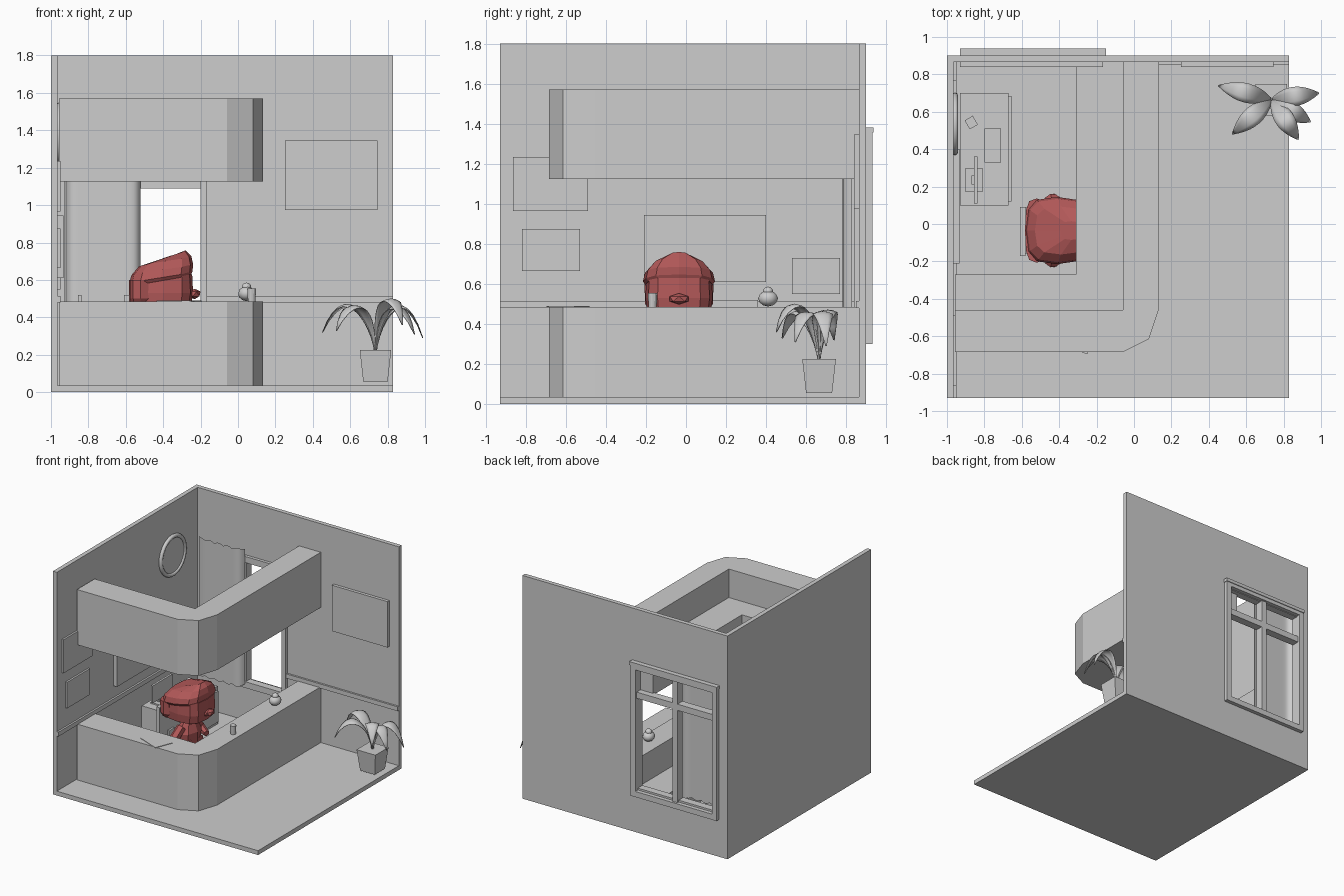
import bpy
import bmesh
from math import sin, cos, pi, radians, copysign
from mathutils import Matrix, Vector

default_cube = bpy.data.objects.get("Cube")
if default_cube:
    bpy.data.objects.remove(default_cube, do_unlink=True)


def make_material(name, red, green, blue):
    material = bpy.data.materials.new(name)
    material.use_nodes = True
    colour = (red, green, blue, 1)
    material.diffuse_color = colour
    material.node_tree.nodes["Principled BSDF"].inputs["Base Color"].default_value = colour
    return material


GREY = make_material("plain grey", .61, .61, .61)
RED = make_material("muted red", .45, .1, .1)


def finish(mesh_builder, name, material=GREY, smooth=False):
    """Turn a bmesh into a named object with one material."""
    bmesh.ops.recalc_face_normals(mesh_builder, faces=mesh_builder.faces)
    mesh = bpy.data.meshes.new(name)
    for face in mesh_builder.faces:
        face.smooth = smooth
    mesh_builder.to_mesh(mesh)
    mesh_builder.free()
    mesh.materials.append(material)
    item = bpy.data.objects.new(name, mesh)
    bpy.context.collection.objects.link(item)
    return item


def boxes(name, *bounds, turn=0):
    """Boxes given as x, y and z ranges, optionally turned about their own centre."""
    builder = bmesh.new()
    for xs, ys, zs in bounds:
        centre = Vector([sum(pair) / 2 for pair in (xs, ys, zs)])
        size = [pair[1] - pair[0] for pair in (xs, ys, zs)]
        placement = (Matrix.Translation(centre) @ Matrix.Rotation(radians(turn), 4, "Z")
                     @ Matrix.Diagonal((*size, 1)))
        bmesh.ops.create_cube(builder, size=1, matrix=placement)
    return finish(builder, name)


def prism(name, outline, bottom, top):
    builder = bmesh.new()
    base = builder.faces.new([builder.verts.new((x, y, bottom)) for x, y in outline])
    raised = bmesh.ops.extrude_face_region(builder, geom=[base])["geom"]
    moved = [part for part in raised if isinstance(part, bmesh.types.BMVert)]
    bmesh.ops.translate(builder, verts=moved, vec=(0, 0, top - bottom))
    return finish(builder, name)


def loft(name, rings, y=0, sides=12, material=GREY, start=0, power=1):
    """Stack rings of (height, centre x, x radius, y radius, tilt); a low power squares them off."""
    def squared(value):
        return copysign(abs(value) ** power, value)

    builder = bmesh.new()
    loops = []
    for z, x, wide, deep, tilt in rings:
        angles = [start + 2 * pi * step / sides for step in range(sides)]
        loops.append([builder.verts.new((x + wide * squared(cos(a)), y + deep * squared(sin(a)),
                                         z + tilt * cos(a))) for a in angles])
    for low, high in zip(loops, loops[1:]):
        for i in range(sides):
            j = (i + 1) % sides
            builder.faces.new((low[i], low[j], high[j], high[i]))
    builder.faces.new(loops[0])
    builder.faces.new(loops[-1])
    return finish(builder, name, material)


def rod(name, start, end, thick, thin, material=GREY, sides=6):
    builder = bmesh.new()
    start, end = Vector(start), Vector(end)
    axis = end - start
    spin = axis.to_track_quat("Z", "Y").to_matrix().to_4x4()
    bmesh.ops.create_cone(builder, cap_ends=True, segments=sides, radius1=thick, radius2=thin,
                          depth=axis.length, matrix=Matrix.Translation((start + end) / 2) @ spin)
    return finish(builder, name, material)


def ball(name, centre, scale, material=GREY, smooth=False, detail=2):
    builder = bmesh.new()
    bmesh.ops.create_icosphere(builder, subdivisions=detail, radius=1,
                               matrix=Matrix.Translation(centre) @ Matrix.Diagonal((*scale, 1)))
    return finish(builder, name, material, smooth)


# Room shell with a window opening in the back wall
boxes("floor", ((-1, .83), (-.93, .9), (0, .035)))
boxes("left_wall", ((-1, -.965), (-.93, .9), (0, 1.8)))
boxes("back_wall", ((-1, -.9), (.865, .9), (0, 1.8)), ((-.18, .83), (.865, .9), (0, 1.8)),
      ((-.9, -.18), (.865, .9), (0, .33)), ((-.9, -.18), (.865, .9), (1.35, 1.8)))
boxes("left_wall_rail", ((-.965, -.95), (-.93, .865), (.48, .515)))
boxes("back_wall_rail", ((-.165, .83), (.85, .865), (.48, .515)))

# Counter and overhead canopy share one footprint with a chamfered corner
chamfer = [(-.06, -.685), (.08, -.615), (.133, -.455)]
rim_corner, ledge_corner = (-.06, -.46), (-.31, -.27)


def corner_band(name, outer, inner, bottom, top):
    outline = [(-.957, outer[0][1]), *outer, (outer[-1][0], .865),
               (inner[0], .865), inner, (-.957, inner[1])]
    prism(name, outline, bottom, top)


for label, bottom, ledge, top in (("counter", .002, .255, .485), ("canopy", 1.125, 1.34, 1.57)):
    corner_band(label + "_rim", chamfer, rim_corner, bottom, top)
    corner_band(label + "_ledge", [rim_corner], ledge_corner, bottom, ledge)

# Window frame, bars and outer trim
across, through = (-.93, -.165), (.84, .9)
boxes("window_frame", ((-.93, -.885), through, (.31, 1.37)), ((-.2, -.165), through, (.31, 1.37)),
      (across, through, (.31, .36)), (across, through, (1.32, 1.37)))
boxes("window_bars", ((-.565, -.52), (.85, .915), (.33, 1.35)),
      ((-.9, -.18), (.85, .915), (1.09, 1.14)))
trim = (.9, .932)
boxes("window_trim", ((-.925, -.885), trim, (.3, 1.36)), ((-.2, -.155), trim, (.3, 1.36)),
      ((-.925, -.155), trim, (.3, .345)), ((-.925, -.155), trim, (1.325, 1.36)),
      ((-.93, -.15), (.9, .938), (1.355, 1.382)))

# Curtain: a thin sheet with rounded sides and scalloped hems
builder = bmesh.new()
columns = []
for step in range(41):
    part = step / 40
    x, y = -.92 + .4 * part, .782 + .048 * abs(2 * part - 1) ** 12
    wave = .014 * abs(sin(part * 5 * pi))
    columns.append([builder.verts.new((x, y, z)) for z in (.345 - wave, 1.435 + wave)])
for left, right in zip(columns, columns[1:]):
    builder.faces.new((left[0], right[0], right[1], left[1]))
finish(builder, "curtain", smooth=True)

# Wall pictures, notice board and clock
boxes("back_picture", ((.25, .745), (.84, .865), (.975, 1.345)))
for label, ys, zs in (("upper", (-.865, -.49), (.965, 1.235)), ("lower", (-.82, -.53), (.665, .875)),
                      ("desk", (.53, .77), (.55, .73))):
    boxes(label + "_picture", ((-.965, -.95), ys, zs))
boxes("notice_board", ((-.965, -.932), (-.21, .4), (.61, .945)))
clock_centre = Vector((-.957, .535, 1.38))
rod("clock_face", clock_centre - Vector((.008, 0, 0)), clock_centre + Vector((.004, 0, 0)), .15, .15, sides=32)
bpy.ops.mesh.primitive_torus_add(major_radius=.152, minor_radius=.016, major_segments=32, minor_segments=8,
                                 location=clock_centre, rotation=(0, pi / 2, 0))
clock_rim = bpy.context.object
clock_rim.name = "clock_rim"
clock_rim.data.materials.append(GREY)
bpy.ops.object.shade_smooth()

# Side desk and its equipment
boxes("side_desk", ((-.93, -.67), (.1, .7), (.035, .34)), ((-.67, -.655), (.12, .685), (.06, .31)))
boxes("monitor_stand", ((-.9, -.81), (.17, .3), (.34, .35)), ((-.87, -.85), (.21, .26), (.35, .42)))
boxes("monitor_screen", ((-.855, -.838), (.11, .36), (.38, .52)))
boxes("keyboard", ((-.8, -.71), (.33, .51), (.34, .355)), ((-.79, -.72), (.34, .5), (.355, .36)))
boxes("mouse", ((-.895, -.845), (.515, .57), (.34, .375)), turn=30)

# Swivel chair
mid = -.035
boxes("chair_seat", ((-.58, -.32), (-.16, .09), (.2, .235)))
boxes("chair_back", ((-.61, -.58), (-.17, .09), (.26, .52)))
boxes("chair_brace", ((-.595, -.565), (-.07, 0), (.2, .3)))
rod("chair_post", (-.46, mid, .05), (-.46, mid, .21), .02, .02)
for spoke in range(5):
    turn = 2 * pi * spoke / 5
    rod("chair_foot", (-.46, mid, .07), (-.46 + .13 * cos(turn), mid + .13 * sin(turn), .02), .016, .012)

# Seated attendant facing the counter
loft("torso", [(.22, -.43, .09, .11, 0), (.34, -.42, .085, .12, 0), (.41, -.41, .05, .08, 0),
               (.46, -.41, .04, .045, 0)], mid, 8, RED)
loft("head", [(.435, -.4, .1, .1, 0), (.465, -.405, .155, .16, 0), (.53, -.4, .16, .168, 0),
              (.63, -.4, .155, .163, 0)], mid, 12, RED, power=.65)
loft("hair", [(.595, -.413, .163, .168, .035), (.612, -.413, .17, .18, .035),
              (.655, -.405, .165, .17, .03), (.7, -.39, .14, .128, .028),
              (.737, -.335, .055, .05, .022)], mid, 12, RED, power=.65)
loft("hair_back", [(.46, -.52, .055, .14, 0), (.5, -.52, .063, .17, 0), (.6, -.52, .063, .172, 0)],
     mid, 12, RED, power=.65)
ball("nose", (-.232, mid, .525), (.036, .055, .028), RED, detail=1)
for side in (-1, 1):
    shoulder, elbow = (-.42, mid + side * .085, .39), (-.44, mid + side * .17, .3)
    rod("upper_arm", shoulder, elbow, .035, .038, RED)
    rod("forearm", elbow, (-.34, mid + side * .12, .28), .035, .024, RED)
    knee = (-.35, mid + side * .06, .25)
    rod("thigh", (-.45, mid + side * .05, .25), knee, .045, .04, RED)
    rod("shin", knee, (-.35, mid + side * .06, .05), .04, .03, RED)

# Things on the counter
ball("pot_body", (.045, .41, .527), (.045, .05, .04), smooth=True)
ball("pot_lid", (.045, .41, .562), (.026, .026, .024), smooth=True)
rod("cup", (.073, -.167, .485), (.073, -.167, .555), .02, .024, sides=12)
boxes("paper", ((-.415, -.215), (-.665, -.515), (.485, .489)), turn=-22)

# Potted plant with arching leaves
plant_x, plant_y = .735, .665
loft("plant_pot", [(.055, plant_x, .092, .092, 0), (.225, plant_x, .119, .119, 0)],
     plant_y, 4, start=pi / 4)


def leaf(tip_x, tip_y, tip_z, lift):
    root, tip = Vector((plant_x, plant_y, .2)), Vector((tip_x, tip_y, tip_z))
    stem, arch = root.lerp(tip, .05), root.lerp(tip, .6)
    stem.z, arch.z = .42, lift
    sideways = (tip - root).cross(Vector((0, 0, 1))).normalized()
    builder = bmesh.new()
    rows = []
    for step in range(13):
        t = step / 12
        s = 1 - t
        spine = root * s ** 3 + stem * 3 * s * s * t + arch * 3 * s * t * t + tip * t ** 3
        half = .003 + .049 * sin(pi * t ** 1.3)
        rows.append([builder.verts.new(spine + sideways * half * k - Vector((0, 0, .25 * half * k * k)))
                     for k in (-1, -.5, 0, .5, 1)])
    for low, high in zip(rows, rows[1:]):
        for k in range(4):
            builder.faces.new((low[k], low[k + 1], high[k + 1], high[k]))
    blade = finish(builder, "plant_leaf", smooth=True)
    blade.modifiers.new("thickness", "SOLIDIFY").thickness = .004


for tip in ((.45, .74, .32, .62), (.525, .48, .33, .6), (.88, .45, .36, .66),
            (.945, .545, .31, .6), (.99, .7, .29, .62)):
    leaf(*tip)
